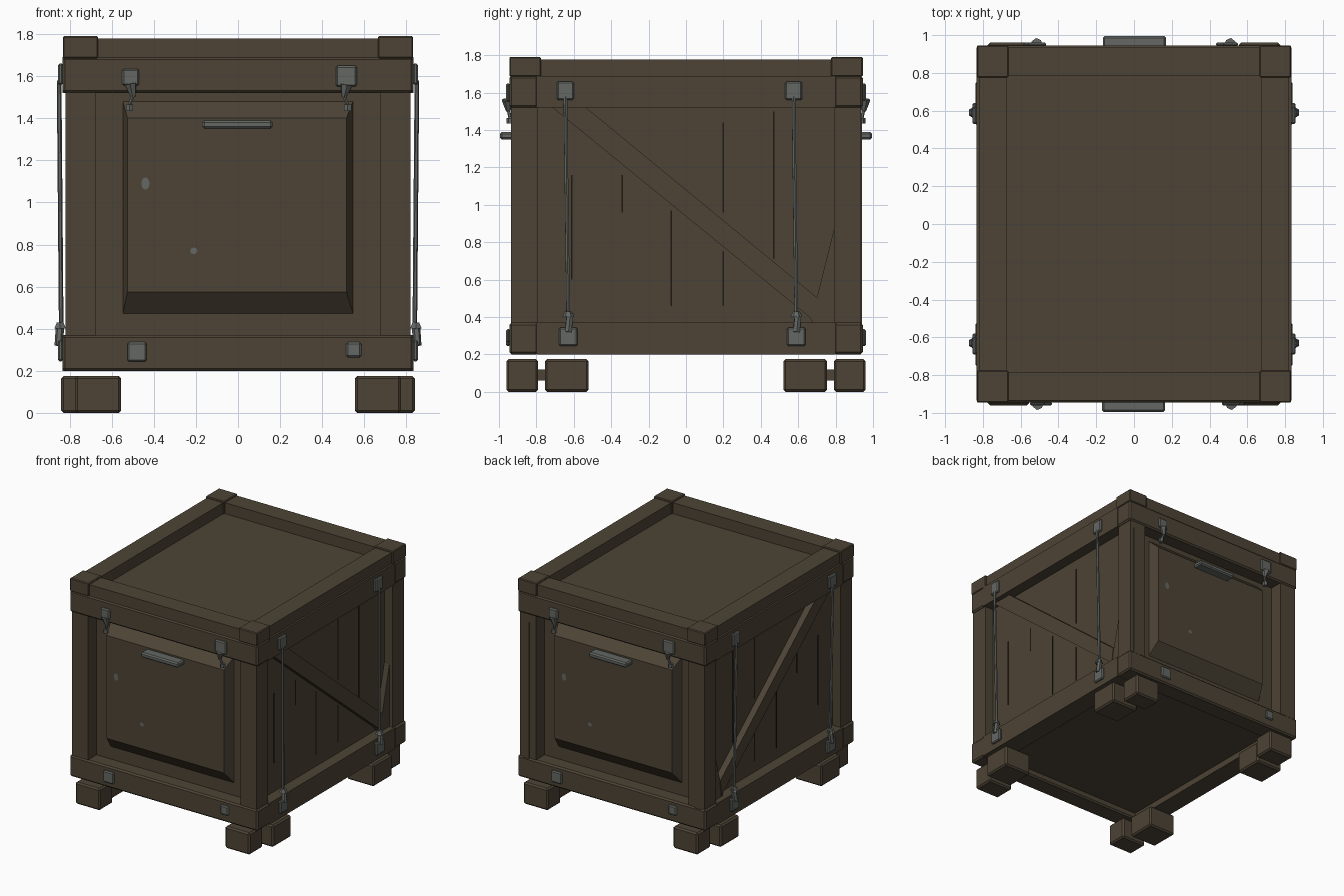
import bpy, bmesh, math
from mathutils import Vector

if "Cube" in bpy.data.objects:
    bpy.data.objects.remove(bpy.data.objects["Cube"])


def material(name, rgb):
    m = bpy.data.materials.new(name)
    m.diffuse_color = (*rgb, 1)
    m.use_nodes = True
    m.node_tree.nodes["Principled BSDF"].inputs["Base Color"].default_value = m.diffuse_color
    return m


WOOD = material("dark_brown_wood", (0.074, 0.057, 0.036))
STEEL = material("worn_grey_metal", (0.125, 0.137, 0.127))
CRACK = material("crack_shadow", (0.012, 0.009, 0.006))


def finish(name, bm, mat, bevel=0):
    bmesh.ops.recalc_face_normals(bm, faces=bm.faces)
    me = bpy.data.meshes.new(name)
    bm.to_mesh(me)
    bm.free()
    me.materials.append(mat)
    ob = bpy.data.objects.new(name, me)
    bpy.context.collection.objects.link(ob)
    if bevel:
        b = ob.modifiers.new("worn_edge", 'BEVEL')
        b.width = bevel
        b.segments = 1
    return ob


def box(name, x, y, z, mat=WOOD, bevel=0, sx=1, sy=1):
    """Box from (min, max) ranges, optionally flipped in x or y."""
    bm = bmesh.new()
    bmesh.ops.create_cube(bm, size=1)
    for v in bm.verts:
        v.co = (sx * (sum(x) / 2 + v.co.x * (x[1] - x[0])),
                sy * (sum(y) / 2 + v.co.y * (y[1] - y[0])),
                sum(z) / 2 + v.co.z * (z[1] - z[0]))
    return finish(name, bm, mat, bevel)


def side_board(name, outline, x0, x1):
    """Outline in y,z extruded along x."""
    bm = bmesh.new()
    f = bm.faces.new([bm.verts.new((x0, y, z)) for y, z in outline])
    r = bmesh.ops.extrude_face_region(bm, geom=[f])
    for v in r["geom"]:
        if isinstance(v, bmesh.types.BMVert):
            v.co.x = x1
    return finish(name, bm, WOOD)


def rod(name, a, b, radius, mat=STEEL, r2=None):
    a, b = Vector(a), Vector(b)
    bm = bmesh.new()
    bmesh.ops.create_cone(bm, cap_ends=True, segments=6, radius1=radius,
                          radius2=radius if r2 is None else r2, depth=(b - a).length)
    q = (b - a).to_track_quat('Z', 'Y')
    for v in bm.verts:
        v.co = q @ v.co + (a + b) / 2
    return finish(name, bm, mat)


# Inner crate body: side panels, lid and floor
box("crate_body", (-0.745, 0.745), (-0.83, 0.83), (0.25, 1.69))

# Rails around the bottom and top
for label, z in (("bottom", (0.2, 0.37)), ("top", (1.52, 1.69))):
    for s in (-1, 1):
        box(label + "_cross_rail", (-0.835, 0.835), (0.79, 0.945), z, bevel=0.012, sy=s)
        box(label + "_side_rail", (0.675, 0.835), (-0.80, 0.80), z, sx=s)

# Raised lid rim, corner caps, posts and feet
for s in (-1, 1):
    box("rim_cross_board", (-0.68, 0.68), (0.785, 0.935), (1.685, 1.778), sy=s)
    box("rim_side_board", (0.675, 0.82), (-0.79, 0.79), (1.685, 1.778), sx=s)
    for t in (-1, 1):
        box("rim_corner_cap", (0.665, 0.832), (0.775, 0.945), (1.685, 1.79),
            bevel=0.006, sx=s, sy=t)
        box("corner_post", (0.675, 0.82), (0.79, 0.935), (0.36, 1.53), sx=s, sy=t)
        box("outer_foot", (0.555, 0.775), (0.79, 0.96), (0, 0.175), bevel=0.012, sx=s, sy=t)
        box("inner_foot", (0.60, 0.84), (0.52, 0.755), (0, 0.175), bevel=0.012, sx=s, sy=t)
        box("foot_pin", (0.65, 0.72), (0.74, 0.80), (0.06, 0.12), sx=s, sy=t)

# Front and back: the back is the front turned half a circle
for s, side in ((1, "front"), (-1, "back")):
    # Raised hatch with sloping edges
    bm = bmesh.new()
    base = [(-0.55, 0.46), (0.55, 0.46), (0.55, 1.49), (-0.55, 1.49)]
    face = [(-0.525, 0.575), (0.515, 0.575), (0.515, 1.40), (-0.525, 1.40)]
    lo = [bm.verts.new((s * x, -s * 0.82, z)) for x, z in base]
    hi = [bm.verts.new((s * x, -s * 0.915, z)) for x, z in face]
    bm.faces.new(lo)
    bm.faces.new(hi)
    for i in range(4):
        j = (i + 1) % 4
        bm.faces.new((lo[i], lo[j], hi[j], hi[i]))
    finish(side + "_hatch", bm, WOOD)

    # Handle and chipped spots
    box(side + "_handle", (-0.17, 0.165), (-0.995, -0.91), (1.35, 1.39), STEEL, 0.01, s, s)
    for x, z, w, h in ((-0.44, 1.09, 0.02, 0.03), (-0.21, 0.77, 0.018, 0.016)):
        bm = bmesh.new()
        bm.faces.new([bm.verts.new((s * (x + w * math.cos(k * math.pi / 4)), -s * 0.918,
                                    z + h * math.sin(k * math.pi / 4))) for k in range(8)])
        bmesh.ops.solidify(bm, geom=bm.faces[:], thickness=0.003)
        finish(side + "_chip", bm, STEEL)

    # Metal brackets on the rails, with hanging hooks on the upper pair
    for x, z, h in ((-0.51, 1.595, 0.04), (0.515, 1.60, 0.05),
                    (-0.48, 0.29, 0.046), (0.55, 0.30, 0.036)):
        box(side + "_bracket", (x - h, x + h), (-0.962, -0.94), (z - h, z + h),
            STEEL, 0.008, s, s)
        if z > 1:
            d = 0.012 if x < 0 else -0.012
            rod(side + "_hook_neck", (s * x, -s * 0.955, z - h + 0.01),
                (s * (x + d), -s * 0.95, 1.50), 0.03, r2=0.012)
            rod(side + "_hook", (s * (x + d), -s * 0.95, 1.51),
                (s * (x - d * 0.5), -s * 0.94, 1.46), 0.009)
            rod(side + "_hook_tip", (s * (x - d * 0.5), -s * 0.94, 1.465),
                (s * (x - d * 0.5), -s * 0.94, 1.435), 0.02)

# Left and right sides, mirrored
brace = [(-0.72, 1.525), (-0.54, 1.525), (0.70, 0.505), (0.68, 0.365), (0.66, 0.40)]
wedge = [(0.94, 0.36), (0.94, 1.47), (0.70, 0.505), (0.67, 0.36)]
cracks = [(-0.34, 0.96, 1.16), (-0.61, 0.60, 1.16), (-0.08, 0.46, 0.97),
          (0.20, 0.96, 1.44), (0.20, 0.46, 0.75), (0.47, 0.71, 1.50)]
for s, side in ((1, "right"), (-1, "left")):
    side_board(side + "_diagonal_brace", brace, s * 0.735, s * 0.795)
    side_board(side + "_split_wedge", wedge, s * 0.735, s * 0.79)
    for y, z0, z1 in cracks:
        box(side + "_plank_crack", (0.742, 0.748), (y - 0.004, y + 0.004), (z0, z1), CRACK, sx=s)
    # Cables strapped between upper and lower brackets
    for yt, yb in ((-0.645, -0.63), (0.575, 0.59)):
        box(side + "_upper_bracket", (0.83, 0.856), (yt - 0.045, yt + 0.045), (1.56, 1.66),
            STEEL, 0.008, sx=s)
        box(side + "_lower_bracket", (0.83, 0.856), (yb - 0.05, yb + 0.05), (0.245, 0.345),
            STEEL, 0.008, sx=s)
        rod(side + "_cable", (s * 0.85, yt, 1.58), (s * 0.84, yb, 0.40), 0.011)
        rod(side + "_cable_tail", (s * 0.845, yb + 0.01, 0.42), (s * 0.852, yb, 0.32), 0.02)
        rod(side + "_cable_clamp", (s * 0.845, yb, 0.40), (s * 0.845, yb, 0.43), 0.032, r2=0.018)
